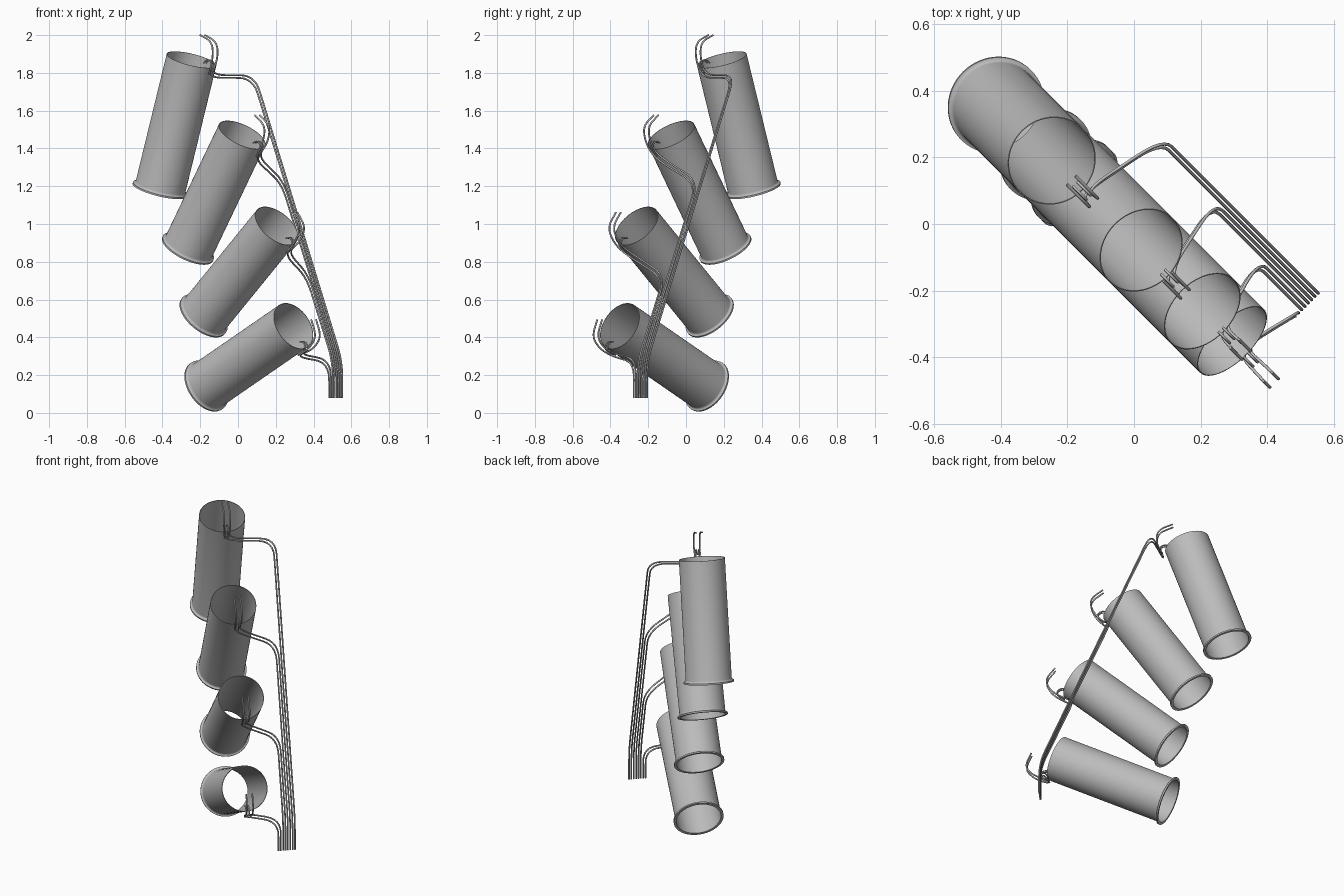
import bpy, bmesh, math
from mathutils import Vector, Matrix

if "Cube" in bpy.data.objects:
    bpy.data.objects.remove(bpy.data.objects["Cube"])


def material(name, value):
    m = bpy.data.materials.new(name)
    m.use_nodes = True
    colour = (value, value, value, 1)
    m.diffuse_color = colour
    m.node_tree.nodes["Principled BSDF"].inputs["Base Color"].default_value = colour
    return m


GREY = material("plain grey", 0.5)

# Working frame: U runs sideways along the display, V points out of its face
U = Vector((1, 1, 0)).normalized()
V = Vector((1, -1, 0)).normalized()
Z = Vector((0, 0, 1))
RADIUS, LENGTH, LIP, WALL = 0.135, 0.73, 0.148, 0.003
CENTRE_U = -0.04


def at(u, v, z):
    return U * u + V * v + Z * z


def select_only(ob):
    bpy.ops.object.select_all(action='DESELECT')
    ob.select_set(True)
    bpy.context.view_layer.objects.active = ob


def make_tube(name, top, axis, normal):
    """Open thin-walled tube with a flared lip at its lower end."""
    profile = [(RADIUS, 0), (RADIUS, 0.022 - LENGTH)]
    flare = LIP - RADIUS
    for i in range(1, 5):
        a = math.pi / 2 * i / 4
        profile.append((RADIUS + flare * (1 - math.cos(a)),
                        0.022 - LENGTH - flare * math.sin(a)))
    profile += [(LIP, -LENGTH), (RADIUS - WALL, -LENGTH), (RADIUS - WALL, 0)]
    bm = bmesh.new()
    verts = [bm.verts.new((r, 0, h)) for r, h in profile]
    edges = [bm.edges.new((a, b)) for a, b in zip(verts, verts[1:] + verts[:1])]
    bmesh.ops.spin(bm, geom=verts + edges, cent=(0, 0, 0), axis=(0, 0, 1),
                   angle=2 * math.pi, steps=64, use_merge=True)
    bmesh.ops.remove_doubles(bm, verts=bm.verts, dist=1e-5)
    bmesh.ops.recalc_face_normals(bm, faces=bm.faces)
    mesh = bpy.data.meshes.new(name)
    bm.to_mesh(mesh)
    bm.free()
    ob = bpy.data.objects.new(name, mesh)
    bpy.context.collection.objects.link(ob)
    basis = Matrix((normal, axis.cross(normal), axis)).transposed()
    ob.matrix_world = Matrix.Translation(top) @ basis.to_4x4()
    mesh.materials.append(GREY)
    select_only(ob)
    bpy.ops.object.shade_smooth_by_angle(angle=math.radians(35))


def rounded(points, radius):
    """Replace each inner corner of a path with a short curve."""
    path = [points[0]]
    for a, b, c in zip(points, points[1:], points[2:]):
        p = b + (a - b).normalized() * min(radius, (a - b).length * 0.48)
        q = b + (c - b).normalized() * min(radius, (c - b).length * 0.48)
        for i in range(7):
            t = i / 6
            path.append(p * (1 - t) ** 2 + b * 2 * t * (1 - t) + q * t * t)
    return path + [points[-1]]


def make_rod(name, points, bend, thickness=0.0048):
    curve = bpy.data.curves.new(name, 'CURVE')
    curve.dimensions = '3D'
    curve.bevel_depth = thickness
    curve.bevel_resolution = 2
    curve.use_fill_caps = True
    path = rounded(points, bend)
    spline = curve.splines.new('POLY')
    spline.points.add(len(path) - 1)
    for p, co in zip(spline.points, path):
        p.co = (*co, 1)
    ob = bpy.data.objects.new(name, curve)
    bpy.context.collection.objects.link(ob)
    curve.materials.append(GREY)
    select_only(ob)
    bpy.ops.object.convert(target='MESH')
    bpy.ops.object.shade_smooth_by_angle(angle=math.radians(50))


# Sloping line that the rods follow down to the foot
FOOT_V, FOOT_Z = 0.537, 0.27


def slope_v(z):
    return FOOT_V - 0.434 * (z - FOOT_Z)


# level: tilt in degrees, rim centre v and z, knee height, rod column u
LEVELS = [
    ("top", 19, -0.308, 1.87, 1.78, 0.237),
    ("upper", 34, 0.071, 1.472, 1.22, 0.209),
    ("lower", 49, 0.33, 0.99, 0.72, 0.181),
    ("bottom", 64, 0.456, 0.46, 0.275, 0.153),
]

for level, tilt, rim_v, rim_z, knee_z, column in LEVELS:
    t = math.radians(tilt)
    axis = V * math.sin(t) + Z * math.cos(t)
    normal = V * math.cos(t) - Z * math.sin(t)
    rim = at(CENTRE_U, rim_v, rim_z)
    make_tube(level + "_tube", rim, axis, normal)

    for side, s in (("left", 1), ("right", -1)):
        def local(a, n, du):
            return rim + axis * a + normal * n + U * du * s

        # Support rod: prong, drop beside the rim, run across, slope, foot
        pair = 0.007 * s
        points = [local(0.15, 0.035, 0.018), local(0.145, 0.135, 0.018),
                  local(0.06, 0.168, 0.018), local(-0.04, 0.155, 0.012) + Z * pair,
                  at(column + pair, slope_v(knee_z), knee_z + pair)]
        if knee_z > FOOT_Z + 0.1:
            points.append(at(column + pair, FOOT_V, FOOT_Z))
        points.append(at(column + pair, FOOT_V, 0.08))
        make_rod(level + "_support_rod_" + side, points, 0.09)

        # Short hook over the rim
        make_rod(level + "_rim_hook_" + side,
                 [local(-0.03, 0.157, 0.009), local(0.04, 0.157, 0.009),
                  local(0.04, 0.115, 0.009), local(0.015, 0.1, 0.009)], 0.025, 0.004)
